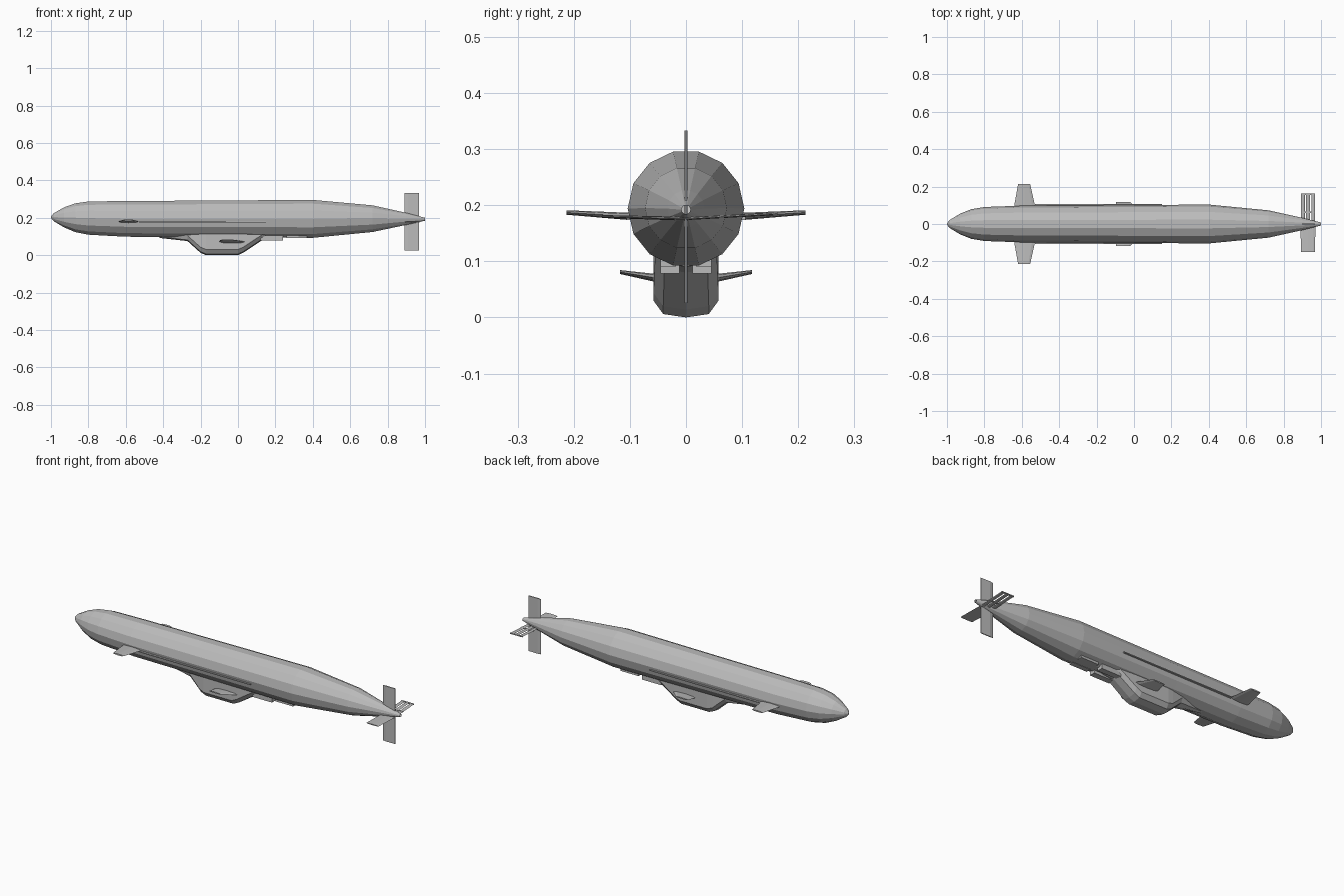
import bpy, bmesh, math

cube = bpy.data.objects.get("Cube")
if cube:
    bpy.data.objects.remove(cube, do_unlink=True)

grey = bpy.data.materials.new("hull grey")
grey.use_nodes = True
colour = (0.5, 0.5, 0.5, 1)
grey.diffuse_color = colour
grey.node_tree.nodes["Principled BSDF"].inputs["Base Color"].default_value = colour


def loft(name, rings, cap_start=True, cap_end=True):
    """Skin equal-length rings of points into a flat-shaded mesh."""
    bm = bmesh.new()
    rows = [[bm.verts.new(p) for p in ring] for ring in rings]
    n = len(rows[0])
    for a, b in zip(rows, rows[1:]):
        for i in range(n):
            j = (i + 1) % n
            bm.faces.new((a[i], a[j], b[j], b[i]))
    if cap_start:
        bm.faces.new(rows[0])
    if cap_end:
        bm.faces.new(rows[-1])
    bmesh.ops.recalc_face_normals(bm, faces=bm.faces)
    mesh = bpy.data.meshes.new(name)
    bm.to_mesh(mesh)
    bm.free()
    mesh.materials.append(grey)
    obj = bpy.data.objects.new(name, mesh)
    bpy.context.collection.objects.link(obj)
    return obj


def circle(x, z, r, sides=14):
    angles = [2 * math.pi * i / sides for i in range(sides)]
    return [(x, r * math.cos(a), z + r * math.sin(a)) for a in angles]


def foil(front, back, y, z, thick):
    """Lens-shaped fin section lying along x."""
    ring = []
    for i in range(8):
        a = math.pi * i / 4
        x = (front + back) / 2 - (back - front) / 2 * math.cos(a)
        ring.append((x, y, z + thick / 2 * math.sin(a)))
    return ring


def box(name, x, y, z):
    return loft(name, [[(u, y[0], z[0]), (u, y[1], z[0]),
                        (u, y[1], z[1]), (u, y[0], z[1])] for u in x])


# Long faceted hull: x, centre height, radius
hull = [(-1, .203, .004), (-.985, .203, .022), (-.93, .202, .055),
        (-.87, .2, .079), (-.8, .198, .091), (-.6, .194, .098),
        (-.2, .194, .1), (.4, .194, .104), (.72, .195, .073),
        (.9, .194, .033), (1, .192, .008)]
loft("hull", [circle(*s) for s in hull], cap_end=False)

# Belly gondola: x, keel height, half width
gondola = [(-.42, .092, .015), (-.27, .075, .045), (-.2, .012, .055),
           (-.17, 0, .058), (0, 0, .058), (.03, .014, .058),
           (.13, .08, .055), (.2, .09, .035)]
sections = []
for x, z, w in gondola:
    side = min(z + .03, .12)
    low = z + .006
    sections.append([(x, -w, .13), (x, -w, side), (x, -.7 * w, low), (x, 0, z),
                     (x, .7 * w, low), (x, w, side), (x, w, .13)])
loft("gondola", sections)

for s, side in ((1, "left"), (-1, "right")):
    port = "rear" if s > 0 else "front"
    # Bow planes and smaller gondola planes, tilted slightly upwards
    loft(port + "_bow_plane", [foil(-.645, -.53, s * .03, .176, .014),
                               foil(-.64, -.53, s * .1, .18, .013),
                               foil(-.62, -.555, s * .213, .187, .008)])
    loft(port + "_gondola_plane", [foil(-.1, .055, s * .04, .068, .016),
                                   foil(-.095, -.02, s * .118, .081, .007)])
    # Thin rail along the flank
    box(port + "_flank_rail", (-.53, .15), (s * .09, s * .106), (.174, .179))
    # Small blocks behind the gondola
    box(port + "_inner_block", (.12, .24), (s * .012, s * .045), (.078, .11))
    box(port + "_outer_block", (.26, .37), (s * .018, s * .045), (.091, .115))

# Vertical tail fins
for name, ends in (("upper_tail_fin", (.19, .333)), ("lower_tail_fin", (.19, .026))):
    loft(name, [[(x, y, z) for x, y in ((.89, 0), (.91, -.003), (.967, -.002),
                                       (.967, .002), (.91, .003))] for z in ends])

# Plain tail plane on the front side
loft("front_tail_plane", [foil(.89, .97, 0, .176, .007),
                          foil(.893, .968, -.15, .18, .005)])

# Slatted tail plane on the rear side
for i in range(3):
    x = .892 + i * .028
    loft("rear_tail_slat", [foil(x, x + .021, 0, .176, .005),
                            foil(x, x + .021, .163, .185, .005)])
for y in (.06, .155):
    z = .176 + .055 * y
    box("rear_tail_crossbar", (.892, .968), (y, y + .008), (z - .002, z + .003))
